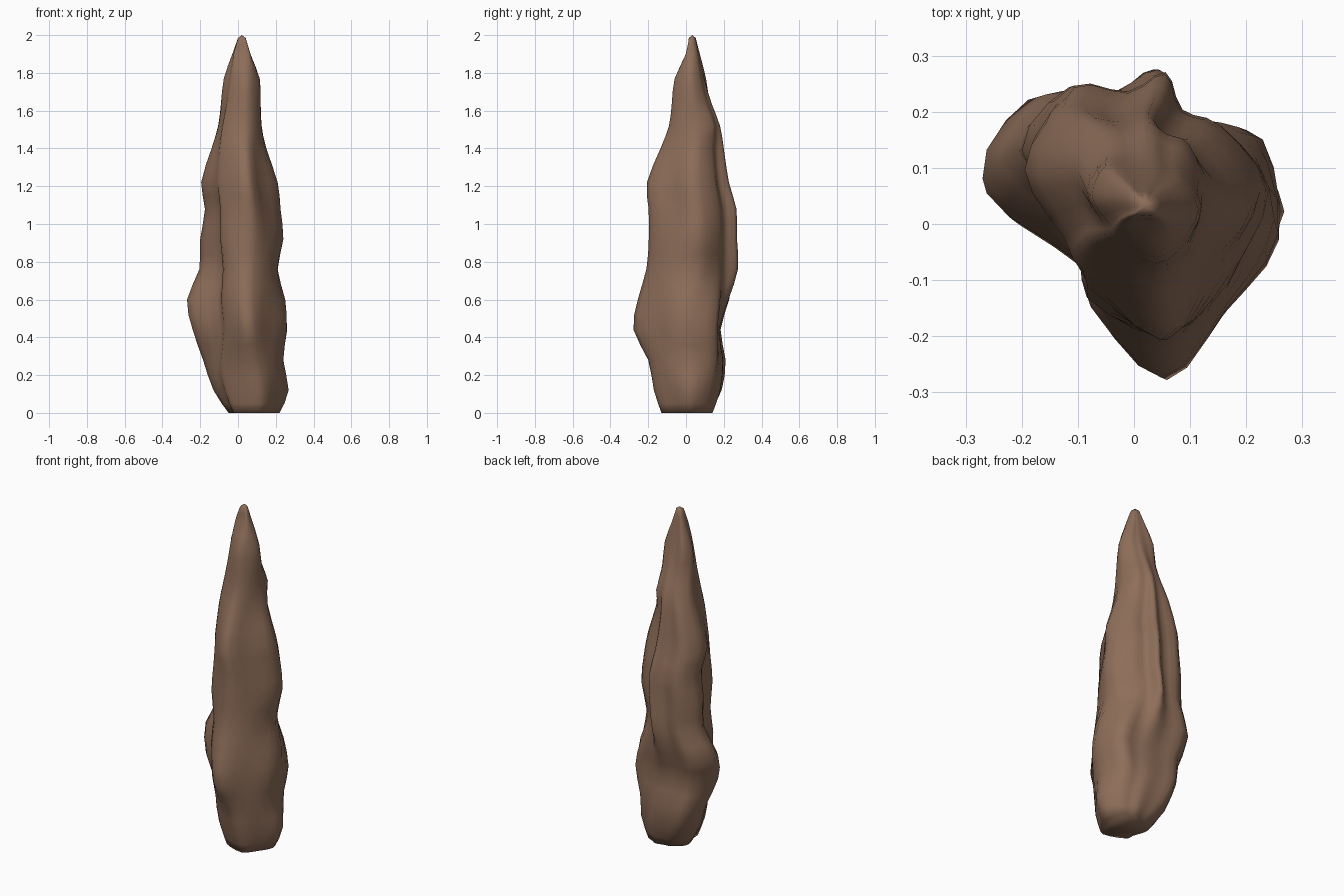
import bpy, bmesh
from mathutils import Vector

if "Cube" in bpy.data.objects:
    bpy.data.objects.remove(bpy.data.objects["Cube"])

# Extents per level: z, left, right, front, back, then the diagonal reaches
# back-right (x+y), back-left (y-x), front-right (x-y), front-left (x+y)
LEVELS = [
    (0.00, -0.05, 0.22, -0.13, 0.14, 0.28, 0.11, 0.24, -0.10),
    (0.12, -0.13, 0.268, -0.17, 0.18, 0.33, 0.25, 0.28, -0.15),
    (0.28, -0.185, 0.24, -0.20, 0.195, 0.35, 0.33, 0.31, -0.18),
    (0.44, -0.24, 0.258, -0.278, 0.175, 0.38, 0.335, 0.32, -0.22),
    (0.60, -0.27, 0.25, -0.255, 0.225, 0.35, 0.41, 0.308, -0.225),
    (0.76, -0.205, 0.21, -0.21, 0.275, 0.29, 0.355, 0.28, -0.20),
    (0.92, -0.20, 0.24, -0.197, 0.27, 0.33, 0.36, 0.26, -0.215),
    (1.08, -0.175, 0.225, -0.198, 0.267, 0.32, 0.35, 0.23, -0.195),
    (1.22, -0.195, 0.21, -0.207, 0.227, 0.29, 0.335, 0.21, -0.175),
    (1.40, -0.14, 0.15, -0.135, 0.20, 0.23, 0.275, 0.16, -0.143),
    (1.52, -0.105, 0.125, -0.09, 0.18, 0.24, 0.215, 0.14, -0.11),
    (1.64, -0.09, 0.12, -0.075, 0.135, 0.185, 0.168, 0.13, -0.08),
    (1.77, -0.075, 0.115, -0.06, 0.095, 0.16, 0.155, 0.113, -0.053),
    (1.90, -0.03, 0.065, 0.0, 0.067, 0.11, 0.09, 0.06, -0.015),
    (1.985, 0.0, 0.04, 0.015, 0.05, 0.075, 0.045, 0.02, 0.02),
]


def spline(a, b, c, d, t):
    return 0.5 * (2 * b + (c - a) * t + (2 * a - 5 * b + 4 * c - d) * t * t
                  + (3 * b - a - 3 * c + d) * t ** 3)


def bell(z, centre, half):
    return max(0.0, 1 - ((z - centre) / half) ** 2)


def outline(row):
    """Lobed cross-section through the extents of one level."""
    z, x0, x1, y0, y1, br, bl, fr, fl = row
    mx, hx, my, hy = (x0 + x1) / 2, (x1 - x0) / 2, (y0 + y1) / 2, (y1 - y0) / 2
    F = Vector((mx + 0.2 * hx, y0))
    R = Vector((x1, my + 0.1 * hy))
    B = Vector((mx + 0.15 * hx, y1))
    L = Vector((x0, my + 0.4 * hy))
    # diagonal lobes
    t = (R.x - R.y + B.x - B.y) / 2
    BR = Vector((br + t, br - t)) / 2
    t = (L.x + L.y + B.x + B.y) / 2
    BL = Vector((t - bl, t + bl)) / 2
    t = (R.x + R.y + F.x + F.y) / 2
    FR = Vector((t + fr, t - fr)) / 2
    groove = bell(z, 0.72, 0.5)
    w = 0.52 + 0.14 * groove
    t = w * (F.x - F.y) + (1 - w) * (L.x - L.y)
    FL = Vector((fl + t, fl - t)) / 2
    # grooves on the front left and on both sides of the back ridge
    N = FL.lerp(L, 0.33) + Vector((0.8, 0.6)) * 0.045 * groove
    back = bell(z, 1.0, 0.55)
    G1 = BR.lerp(B, 0.55) - Vector((0.5, 0.85)) * 0.028 * back
    G2 = B.lerp(BL, 0.45) - Vector((-0.3, 0.95)) * 0.025 * back
    pts = [F, FR, R, BR, G1, B, G2, BL, L, N, FL]
    n, ring = len(pts), []
    for i in range(n):
        q = [pts[(i + k) % n] for k in (-1, 0, 1, 2)]
        ring += [(*spline(*q, s / 3), z) for s in range(3)]
    return ring


# Smooth the levels vertically
rows = []
last = len(LEVELS) - 1
for i in range(last):
    q = [Vector(LEVELS[min(max(i + k, 0), last)]) for k in (-1, 0, 1, 2)]
    rows += [spline(*q, s / 2) for s in range(2)]
rows.append(Vector(LEVELS[last]))

# Loft the rock spire
bm = bmesh.new()
rings = [[bm.verts.new(p) for p in outline(r)] for r in rows]
n = len(rings[0])
for a, b in zip(rings, rings[1:]):
    for i in range(n):
        j = (i + 1) % n
        bm.faces.new((a[i], a[j], b[j], b[i]))
tip = bm.verts.new((0.02, 0.033, 2.0))
for i in range(n):
    bm.faces.new((rings[-1][i], rings[-1][(i + 1) % n], tip))
bm.faces.new(rings[0][::-1])
bmesh.ops.recalc_face_normals(bm, faces=bm.faces)
for f in bm.faces:
    f.smooth = True

mesh = bpy.data.meshes.new("rock_spire")
bm.to_mesh(mesh)
bm.free()
rock = bpy.data.objects.new("rock_spire", mesh)
bpy.context.collection.objects.link(rock)

# Brown stone
mat = bpy.data.materials.new("brown_stone")
mat.diffuse_color = (0.27, 0.155, 0.10, 1)
mat.use_nodes = True
mat.node_tree.nodes["Principled BSDF"].inputs["Base Color"].default_value = mat.diffuse_color
mesh.materials.append(mat)
